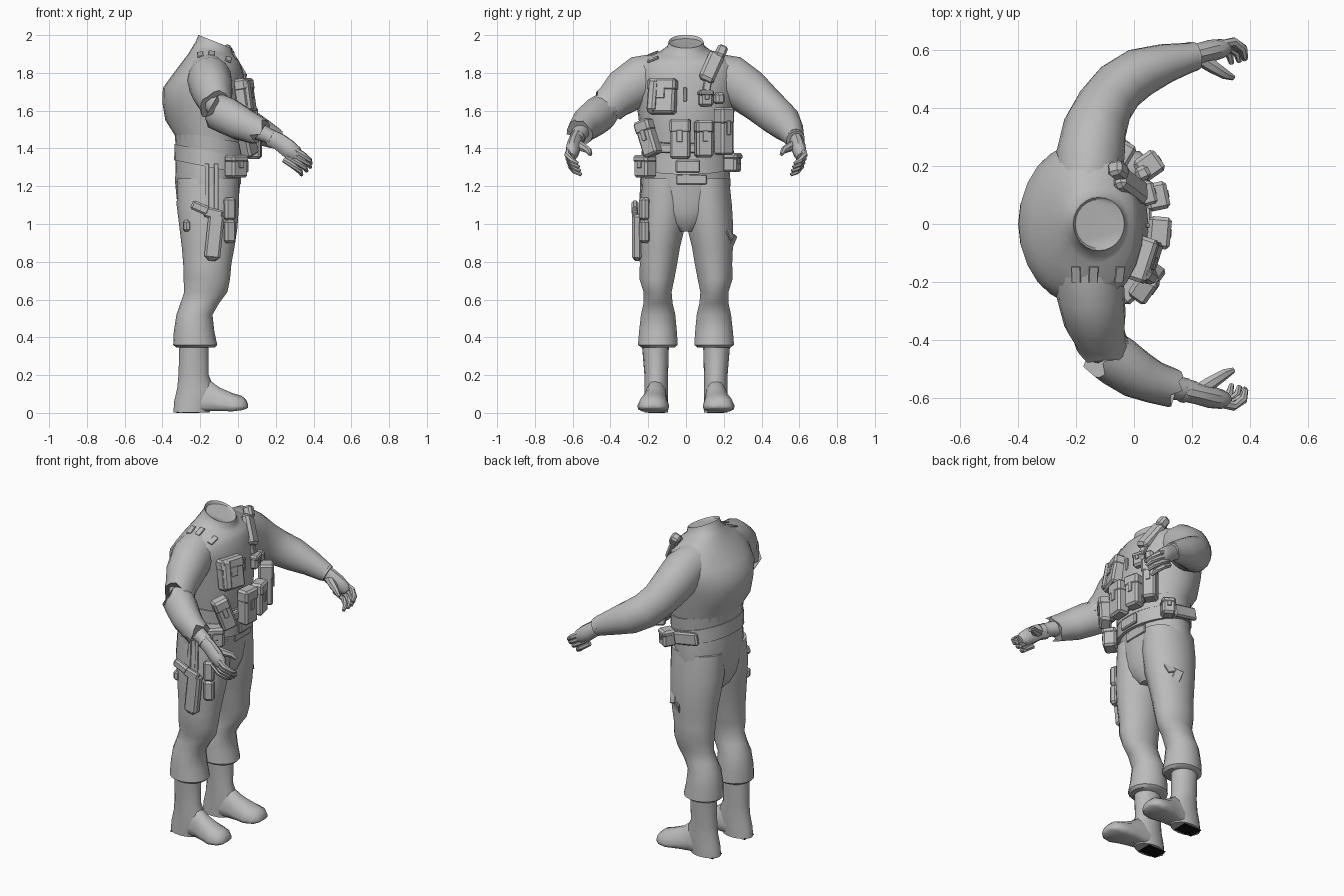
import bpy, bmesh, math, random
from mathutils import Vector, Matrix, Euler

random.seed(4)


def material(name, value):
    m = bpy.data.materials.new(name)
    m.diffuse_color = (value, value, value, 1)
    return m


GREY = material("plain grey", 0.5)
DARK = material("black sole", 0.005)


def finish(name, bm, mat=GREY, angle=42):
    bmesh.ops.recalc_face_normals(bm, faces=bm.faces)
    me = bpy.data.meshes.new(name)
    bm.to_mesh(me)
    bm.free()
    me.materials.append(mat)
    ob = bpy.data.objects.new(name, me)
    bpy.context.collection.objects.link(ob)
    bpy.ops.object.select_all(action='DESELECT')
    ob.select_set(True)
    bpy.context.view_layer.objects.active = ob
    bpy.ops.object.shade_smooth_by_angle(angle=math.radians(angle))
    return ob


def skin(name, rings, angle=42):
    """Bridge equal-length rings of points and cap both ends."""
    bm = bmesh.new()
    loops = [[bm.verts.new(p) for p in r] for r in rings]
    n = len(loops[0])
    for a, b in zip(loops, loops[1:]):
        for i in range(n):
            j = (i + 1) % n
            bm.faces.new((a[i], a[j], b[j], b[i]))
    bm.faces.new(loops[0])
    bm.faces.new(loops[-1])
    return finish(name, bm, angle=angle)


def stack(name, levels, n=18, slope=0.0, angle=42):
    """Loft upward; a level is z, x0, x1, y0, y1 and optional tilt."""
    rings = []
    for z, x0, x1, y0, y1, *t in levels:
        k = t[0] if t else slope
        cx, cy, rx, ry = (x0 + x1) / 2, (y0 + y1) / 2, (x1 - x0) / 2, (y1 - y0) / 2
        rings.append([(cx + rx * math.cos(a), cy + ry * math.sin(a), z + k * rx * math.cos(a))
                      for a in (2 * math.pi * i / n for i in range(n))])
    return skin(name, rings, angle)


def tube(name, path, n=12, ragged=(), flat=1.0):
    """Tube through (x, y, z, radius); ragged lists rings with a torn hem."""
    pts = [Vector(p[:3]) for p in path]
    rings = []
    for k, p in enumerate(pts):
        t = (pts[min(k + 1, len(pts) - 1)] - pts[max(k - 1, 0)]).normalized()
        u = t.cross(Vector((0, 0, 1))).normalized()
        v = u.cross(t)
        r, ring = path[k][3], []
        for i in range(n):
            a = 2 * math.pi * i / n
            q = p + u * r * math.cos(a) + v * r * flat * math.sin(a)
            if k in ragged:
                q += t * random.uniform(-.03, .03)
            ring.append(q)
        rings.append(ring)
    return skin(name, rings)


def box(name, loc, size, yaw=0, roll=0, pitch=0, bevel=.012, mat=GREY):
    bm = bmesh.new()
    bmesh.ops.create_cube(bm, size=1)
    bmesh.ops.scale(bm, vec=size, verts=bm.verts)
    if bevel:
        bmesh.ops.bevel(bm, geom=bm.edges[:], offset=min(bevel, min(size) * .3),
                        segments=1, affect='EDGES')
    rot = Euler([math.radians(d) for d in (roll, pitch, yaw)]).to_matrix().to_4x4()
    bm.transform(Matrix.Translation(loc) @ rot)
    return finish(name, bm, mat, 30)


def pouch(name, loc, size, yaw=0, roll=0, pitch=0):
    """Pouch with an overlapping flap and a small closing tab."""
    box(name, loc, size, yaw, roll, pitch)
    rot = Euler([math.radians(d) for d in (roll, pitch, yaw)]).to_matrix()
    sx, sy, sz = size
    box(name + "_flap", Vector(loc) + rot @ Vector((.003, 0, sz * .33)),
        (sx + .003, sy + .006, sz * .36), yaw, roll, pitch)
    box(name + "_tab", Vector(loc) + rot @ Vector((sx / 2 + .003, 0, sz * .08)),
        (.008, sy * .3, sz * .3), yaw, roll, pitch, .002)


# Torso flowing into a collar with a shallow hollow top, then the hips
stack("torso", [
    (1.26, -.33, .015, -.23, .23), (1.38, -.325, .03, -.222, .222),
    (1.47, -.335, .04, -.235, .235), (1.55, -.385, .05, -.25, .25),
    (1.64, -.4, .05, -.262, .262), (1.72, -.398, .04, -.28, .28),
    (1.78, -.355, .032, -.285, .285), (1.84, -.31, .018, -.265, .265),
    (1.885, -.265, 0, -.21, .21, -.1), (1.912, -.24, -.018, -.135, .135, -.25),
    (1.935, -.222, -.028, -.1, .1, -.35), (1.966, -.21, -.033, -.092, .092, -.4),
    (1.957, -.203, -.04, -.085, .085, -.3)], 24, angle=50)
stack("hips", [(.96, -.24, -.06, -.06, .06), (1.0, -.28, -.025, -.13, .13),
               (1.06, -.31, -.005, -.19, .19), (1.12, -.323, .003, -.228, .228),
               (1.22, -.333, .012, -.236, .236), (1.34, -.33, .025, -.226, .226)], 24)

# Belt
stack("belt", [(1.30, -.338, .043, -.239, .239), (1.385, -.336, .043, -.235, .235)], 28, -.2)
stack("shirt_hem", [(1.38, -.33, .046, -.23, .23), (1.46, -.337, .046, -.237, .237)], 28, -.18)
box("belt_buckle", (.045, .01, 1.305), (.022, .13, .065))
box("belt_front_plate", (.01, .03, 1.235), (.012, .16, .05), bevel=.004)
pouch("right_belt_pouch", (-.01, -.215, 1.305), (.08, .105, .12), -50)
pouch("left_belt_pouch", (-.045, .245, 1.325), (.08, .075, .10), 60)
box("left_hip_case", (-.17, .24, 1.345), (.16, .03, .075), pitch=10)

# Legs and boots
for s, side in ((-1, "right"), (1, "left")):
    def sided(levels):
        return [(z, a, b, min(s * c, s * d), max(s * c, s * d)) for z, a, b, c, d in levels]
    stack(side + "_trouser_leg", sided([
        (.345, -.325, -.125, .06, .235), (.36, -.343, -.11, .042, .256),
        (.43, -.34, -.125, .047, .25), (.52, -.326, -.135, .055, .24),
        (.58, -.305, -.1, .07, .226), (.64, -.285, -.056, .075, .226),
        (.71, -.288, -.042, .06, .248), (.79, -.29, -.035, .045, .246),
        (.88, -.298, -.018, .03, .25), (.98, -.31, -.003, .004, .252),
        (1.1, -.325, .005, -.015, .245), (1.24, -.32, .005, -.01, .23)]))
    stack(side + "_boot_shaft", sided([
        (.003, -.342, -.15, .095, .22), (.06, -.338, -.13, .095, .22),
        (.13, -.322, -.125, .095, .22), (.2, -.315, -.155, .095, .22),
        (.38, -.31, -.155, .09, .235)]), 16)
    # Foot sections run from ankle to toe above a rounded sole
    rings = []
    for x, h, w, y, z0 in ((-.24, .19, .055, .155, .006), (-.16, .18, .06, .158, .01),
                           (-.1, .135, .07, .165, .01), (-.03, .105, .082, .173, .008),
                           (.02, .09, .073, .176, .014), (.044, .068, .05, .177, .022),
                           (.053, .045, .025, .177, .028)):
        prof = [(.7, 0), (.97, .1), (1.03, .3), (.8, .72), (.4, .95), (0, 1),
                (-.4, .95), (-.8, .72), (-1.03, .3), (-.97, .1), (-.7, 0)]
        rings.append([(x, s * y + w * a, z0 + (h - z0) * b) for a, b in prof])
    skin(side + "_boot_foot", rings, 60)
    box(side + "_heel_plate", (-.265, s * .157, .002), (.12, .09, .004), bevel=0, mat=DARK)

# Hands: palms face inward, fingers are stacked in height and curl inward
for s, side in ((-1, "right"), (1, "left")):
    tube(side + "_palm", [(.17, s * .576, 1.457, .036), (.22, s * .587, 1.434, .036),
                          (.265, s * .598, 1.4, .038), (.305, s * .606, 1.37, .033),
                          (.325, s * .608, 1.355, .018)], 10, flat=1.3)
    for k in range(4):
        bx, bz = .318 - .015 * k, 1.388 - .02 * k
        ln = (.85, 1, .95, .8)[k]
        y = .622 - .006 * k
        tube(f"{side}_finger_{k + 1}", [
            (bx - .03, s * (y - .006), bz + .014, .016),
            (bx + .03 * ln, s * (y + .006), bz - .022, .017),
            (bx + .07 * ln, s * (y - .016), bz - .05, .015),
            (bx + .08 * ln, s * (y - .05), bz - .068, .009)], 7)
    tube(side + "_thumb", [(.215, s * .58, 1.425, .026), (.27, s * .545, 1.405, .024),
                           (.315, s * .517, 1.39, .018), (.342, s * .505, 1.368, .01)], 7)

# Left sleeve, whole down to the wrist
tube("left_sleeve", [(-.16, .12, 1.785, .11), (-.15, .24, 1.76, .118), (-.135, .33, 1.70, .11),
                     (-.1, .41, 1.63, .098), (-.05, .475, 1.575, .092), (.02, .523, 1.535, .086),
                     (.11, .555, 1.495, .068), (.20, .577, 1.452, .05)], 16, flat=1.12)
tube("left_cuff", [(.19, .575, 1.458, .053), (.212, .58, 1.447, .05)], 14)

# Right sleeve, torn at the elbow and forearm
tube("right_upper_sleeve", [(-.16, -.12, 1.785, .11), (-.15, -.24, 1.76, .118),
                            (-.135, -.33, 1.70, .108), (-.12, -.385, 1.65, .09),
                            (-.11, -.425, 1.615, .088)], 16, ragged=(4,), flat=1.12)
tube("right_bare_arm", [(-.13, -.36, 1.67, .075), (-.06, -.465, 1.575, .072),
                        (.03, -.53, 1.525, .06), (.12, -.56, 1.485, .045),
                        (.21, -.58, 1.445, .036)], 12)
tube("right_lower_sleeve", [(-.1, -.445, 1.59, .088), (-.055, -.475, 1.57, .09),
                            (.01, -.52, 1.535, .084), (.07, -.547, 1.508, .073),
                            (.115, -.56, 1.485, .068)], 16, ragged=(0, 4), flat=1.1)
tube("right_wrist_band", [(.165, -.572, 1.463, .043), (.182, -.576, 1.455, .043)], 10)

# Chest pouches
pouch("chest_pouch", (.036, -.125, 1.675), (.07, .15, .185), -18, 0, -9)
box("chest_pouch_side", (.045, -.175, 1.68), (.05, .05, .17), -30, 0, -9)
pouch("lower_right_pouch", (.045, -.2, 1.455), (.07, .09, .195), -35, 20)
pouch("centre_pouch", (.085, -.03, 1.45), (.075, .105, .21), -5)
pouch("centre_left_pouch", (.077, .095, 1.45), (.075, .09, .195), 12)
pouch("lower_left_pouch", (.05, .2, 1.49), (.085, .08, .25), 35)
pouch("small_chest_pouch", (.045, .105, 1.665), (.05, .075, .085), 15)
box("small_chest_clip", (.03, .175, 1.665), (.05, .05, .06), 25)
box("chest_strap", (.048, -.005, 1.685), (.012, .018, .075), bevel=.003)
box("vest_band", (.045, 0, 1.4), (.03, .3, .05), bevel=.006)

# Shoulder radio
box("shoulder_radio", (-.012, .135, 1.83), (.05, .085, .18), 15, -28, -25, .018)
box("shoulder_radio_top", (-.055, .185, 1.91), (.055, .055, .07), 15, -28, -25)
box("shoulder_strap", (.02, .115, 1.75), (.02, .04, .1), 15, -15, -15, .004)

# Shoulder tabs
for k, (x, z) in enumerate(((-.2, 1.897), (-.14, 1.902), (-.05, 1.872))):
    box(f"shoulder_tab_{k + 1}", (x, -.175, z), (.032, .06, .01), 0, 22, k * 12 - 6, .002)

# Thigh holster with pistol, straps and magazine pouches
box("holster", (-.125, -.26, .935), (.085, .05, .24), pitch=6)
box("holster_tip", (-.137, -.26, .83), (.06, .04, .05), pitch=6)
box("pistol_grip", (-.2, -.27, 1.085), (.1, .035, .05), pitch=24)
box("pistol_slide", (-.13, -.27, 1.055), (.1, .03, .055), pitch=14)
for k, x in enumerate((-.165, -.115)):
    box(f"holster_strap_{k + 1}", (x, -.24, 1.19), (.022, .008, .26), roll=-2, bevel=.002)
for k, z in enumerate((.96, 1.08)):
    box(f"magazine_pouch_{k + 1}", (-.045, -.22, z), (.06, .045, .12), 25)
box("rear_thigh_clip", (-.27, -.21, .99), (.04, .04, .06), -30)

# Torn cloth flaps on the left thigh
for k, (x, y, z, t) in enumerate(((-.07, .225, .96, 20), (-.11, .243, .9, -18))):
    box(f"torn_flap_{k + 1}", (x, y, z), (.05, .01, .09), -20, t, t, .003)
